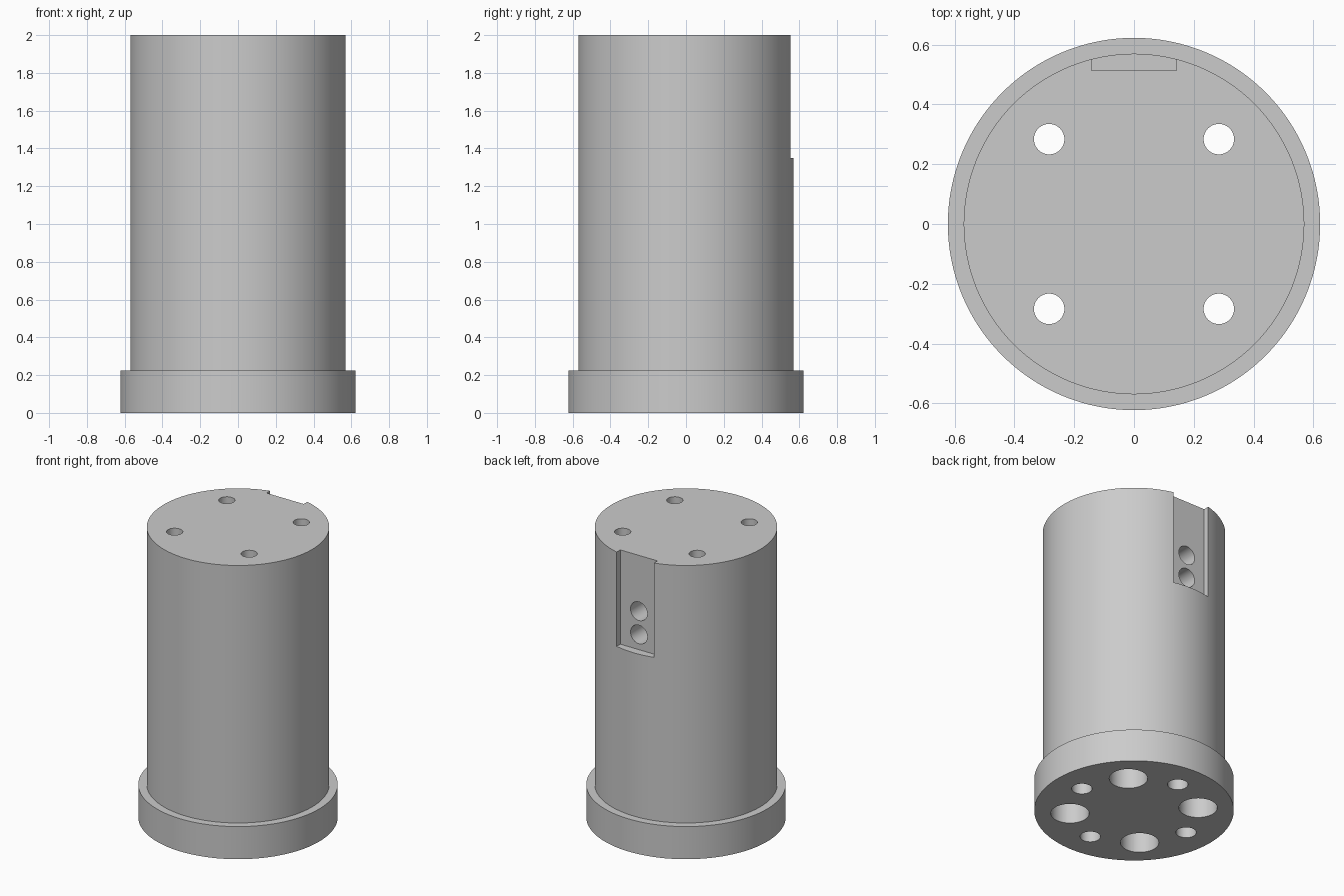
import bpy
import math

if "Cube" in bpy.data.objects:
    bpy.data.objects.remove(bpy.data.objects["Cube"], do_unlink=True)

HEIGHT = 2.0
BODY_R, FLANGE_R, FLANGE_H = 0.57, 0.623, 0.225
BOLT_XY = 0.284
SMALL_R = 0.064

grey = bpy.data.materials.new("plain grey")
grey.use_nodes = True
colour = (0.6, 0.6, 0.6, 1)
grey.diffuse_color = colour
grey.node_tree.nodes["Principled BSDF"].inputs["Base Color"].default_value = colour


def cylinder(name, radius, start, end, sides=48):
    """Cylinder along z or y, running between two points."""
    mid = [(a + b) / 2 for a, b in zip(start, end)]
    tilt = math.pi / 2 if start[1] != end[1] else 0
    bpy.ops.mesh.primitive_cylinder_add(
        vertices=sides, radius=radius, depth=math.dist(start, end),
        location=mid, rotation=(tilt, 0, 0))
    obj = bpy.context.object
    obj.name = name
    obj.data.materials.append(grey)
    return obj


def combine(target, tool, operation):
    """Apply a boolean and discard the tool."""
    bpy.context.view_layer.objects.active = target
    mod = target.modifiers.new(operation.lower(), "BOOLEAN")
    mod.object, mod.operation, mod.solver = tool, operation, "EXACT"
    bpy.ops.object.modifier_apply(modifier=mod.name)
    bpy.data.objects.remove(tool, do_unlink=True)


# Main cylinder with the wider base flange
body = cylinder("flanged_body", BODY_R, (0, 0, 0.1), (0, 0, HEIGHT), 128)
flange = cylinder("flange", FLANGE_R, (0, 0, 0), (0, 0, FLANGE_H), 128)
combine(body, flange, "UNION")

# Flat-bottomed notch at the top of the back
bpy.ops.mesh.primitive_cube_add(size=1, location=(0, 0.713, 1.75))
notch = bpy.context.object
notch.scale = (0.284, 0.4, 0.8)
combine(body, notch, "DIFFERENCE")

# Through bolt holes with wide counterbores from below
for x in (-BOLT_XY, BOLT_XY):
    for y in (-BOLT_XY, BOLT_XY):
        combine(body, cylinder("bolt_hole", 0.051, (x, y, -0.1), (x, y, 2.1)), "DIFFERENCE")
        combine(body, cylinder("counterbore", 0.12, (x, y, -0.1), (x, y, 1.7)), "DIFFERENCE")

# Small blind holes in the underside, on the axes
for i in range(4):
    x, y = (0.425 * f(i * math.pi / 2) for f in (math.cos, math.sin))
    combine(body, cylinder("base_hole", SMALL_R, (x, y, -0.1), (x, y, 1.1)), "DIFFERENCE")

# Pair of holes in the notch floor
for z in (1.455, 1.615):
    combine(body, cylinder("notch_hole", SMALL_R, (0, 0.2, z), (0, 0.6, z)), "DIFFERENCE")

# Smooth curved walls, crisp rims
bpy.ops.object.select_all(action="DESELECT")
body.select_set(True)
bpy.context.view_layer.objects.active = body
bpy.ops.object.shade_smooth_by_angle(angle=math.radians(30))
